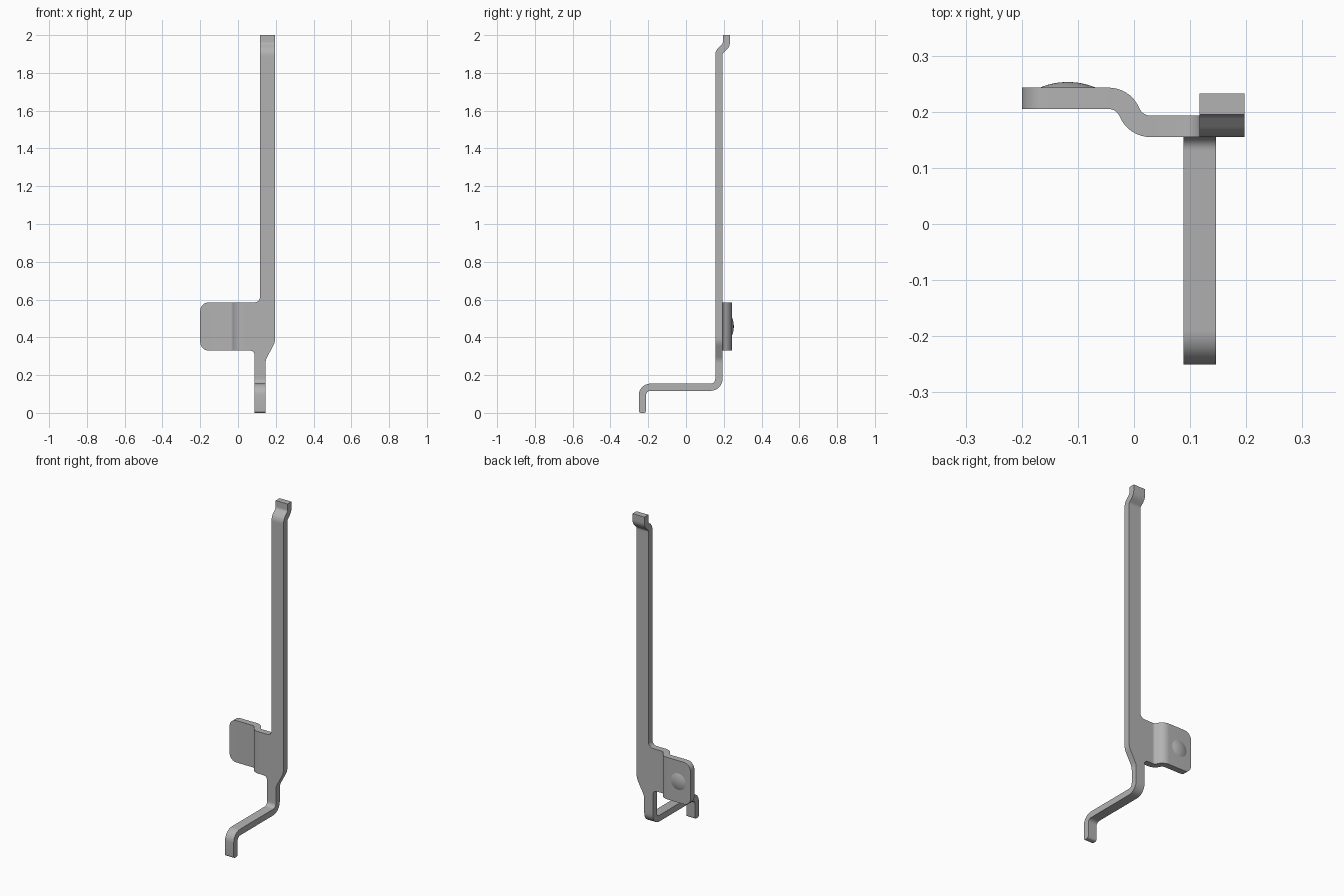
import bpy, bmesh, math
from mathutils import Vector

if "Cube" in bpy.data.objects:
    bpy.data.objects.remove(bpy.data.objects["Cube"], do_unlink=True)

THICK = 0.038
PLATE_Y = 0.174      # middle of the main sheet
TAB_Y = 0.224        # middle of the stepped tab
SEAM_X, SEAM_TOP, SEAM_LOW = 0.04, 1.88, 0.2

steel = bpy.data.materials.new("grey steel")
steel.use_nodes = True
GREY = (0.45, 0.45, 0.45, 1)
steel.diffuse_color = GREY
steel.node_tree.nodes["Principled BSDF"].inputs["Base Color"].default_value = GREY


def fillet(points, closed, steps=8):
    """Round the corners of a 2D path; each point is (u, v, radius)."""
    out, n = [], len(points)
    for i, (u, v, r) in enumerate(points):
        p = Vector((u, v))
        if r == 0 or (not closed and i in (0, n - 1)):
            out.append(p)
            continue
        a = (Vector(points[i - 1][:2]) - p).normalized()
        b = (Vector(points[(i + 1) % n][:2]) - p).normalized()
        half = a.angle(b) / 2
        centre = p + (a + b).normalized() * r / math.sin(half)
        start = p + a * r / math.tan(half) - centre
        sweep = math.pi - 2 * half
        if a.x * b.y - a.y * b.x > 0:
            sweep = -sweep
        for k in range(steps + 1):
            t = sweep * k / steps
            c, s = math.cos(t), math.sin(t)
            out.append(centre + Vector((start.x * c - start.y * s,
                                        start.x * s + start.y * c)))
    return out


def ribbon(points):
    """Thicken an open path into the outline of a bent sheet."""
    path = fillet(points, False)
    left, right = [], []
    for i, p in enumerate(path):
        d1 = (p - path[max(i - 1, 0)]).normalized()
        d2 = (path[min(i + 1, len(path) - 1)] - p).normalized()
        d = (d1 + d2).normalized()
        miter = max(d.dot(d1), d.dot(d2))
        side = Vector((-d.y, d.x)) * THICK / 2 / miter
        left.append(p + side)
        right.append(p - side)
    return left + right[::-1]


def finish(name, bm):
    bmesh.ops.recalc_face_normals(bm, faces=bm.faces)
    mesh = bpy.data.meshes.new(name)
    bm.to_mesh(mesh)
    bm.free()
    mesh.materials.append(steel)
    obj = bpy.data.objects.new(name, mesh)
    bpy.context.collection.objects.link(obj)
    bpy.ops.object.select_all(action='DESELECT')
    obj.select_set(True)
    bpy.context.view_layer.objects.active = obj
    bpy.ops.object.shade_smooth_by_angle(angle=math.radians(30))


def extrude(name, outline, axis, low, high, round_edge=None, radius=0):
    """Extrude an outline along an axis, rounding the edges picked by a rule."""
    place = {'x': lambda p, w: (w, p.x, p.y),
             'y': lambda p, w: (p.x, w, p.y),
             'z': lambda p, w: (p.x, p.y, w)}[axis]
    bm = bmesh.new()
    a = [bm.verts.new(place(p, low)) for p in outline]
    b = [bm.verts.new(place(p, high)) for p in outline]
    bm.faces.new(a)
    bm.faces.new(b[::-1])
    for i in range(len(a)):
        bm.faces.new((a[i - 1], a[i], b[i], b[i - 1]))
    if round_edge:
        edges = [e for e in bm.edges if round_edge(*[v.co for v in e.verts])]
        bmesh.ops.bevel(bm, geom=edges, offset=radius, segments=8,
                        profile=0.5, affect='EDGES')
    finish(name, bm)


# Flat main sheet: long arm, shoulder and tapered neck
sheet = [(SEAM_X, 0.585, 0), (0.117, 0.585, 0.03), (0.117, SEAM_TOP, 0),
         (0.197, SEAM_TOP, 0), (0.197, 0.375, 0.09), (0.146, 0.28, 0.07),
         (0.146, SEAM_LOW, 0), (0.088, SEAM_LOW, 0), (0.088, 0.33, 0.025),
         (SEAM_X, 0.33, 0)]
extrude("main_arm", fillet(sheet, True), 'y',
        PLATE_Y - THICK / 2, PLATE_Y + THICK / 2)

# Stepped hook at the top of the arm
hook = [(PLATE_Y, SEAM_TOP, 0), (PLATE_Y, 1.91, 0.04),
        (0.214, 1.947, 0.04), (0.214, 2, 0)]
extrude("top_hook", ribbon(hook), 'x', 0.117, 0.197)

# Bent foot, with a softened tip
foot = [(PLATE_Y, SEAM_LOW, 0), (PLATE_Y, 0.136, 0.043),
        (-0.231, 0.136, 0.043), (-0.231, 0, 0)]
extrude("bent_foot", ribbon(foot), 'x', 0.088, 0.146,
        lambda p, q: max(p.z, q.z) < 0.001 and abs(p.x - q.x) > 0.01, 0.012)

# Side tab, stepped backwards, with two rounded outer corners
tab = [(-0.2, TAB_Y, 0), (-0.02, TAB_Y, 0.04),
       (0.004, PLATE_Y, 0.04), (SEAM_X, PLATE_Y, 0)]
extrude("side_tab", ribbon(tab), 'z', 0.33, 0.585,
        lambda p, q: max(p.x, q.x) < -0.199 and abs(p.y - q.y) > 0.01, 0.045)

# Shallow contact dome on the back of the tab
bm = bmesh.new()
RADIUS, HEIGHT = 0.05, 0.01
ball = (RADIUS ** 2 + HEIGHT ** 2) / (2 * HEIGHT)
centre = Vector((-0.118, TAB_Y + THICK / 2 + HEIGHT - ball, 0.457))
limit = math.asin(RADIUS / ball)
arc = [bm.verts.new(centre + ball * Vector((math.sin(t), math.cos(t), 0)))
       for t in (limit * k / 8 for k in range(9))]
rim = [bm.edges.new(pair) for pair in zip(arc, arc[1:])]
bmesh.ops.spin(bm, geom=arc + rim, cent=centre, axis=(0, 1, 0),
               angle=math.tau, steps=40, use_merge=True)
bmesh.ops.remove_doubles(bm, verts=bm.verts, dist=0.0001)
# The open cap needs its faces turned outwards
bmesh.ops.recalc_face_normals(bm, faces=bm.faces)
if sum(f.normal.y for f in bm.faces) < 0:
    bmesh.ops.reverse_faces(bm, faces=bm.faces)
base = [e for e in bm.edges if e.is_boundary]
bmesh.ops.holes_fill(bm, edges=base)
finish("contact_dome", bm)
